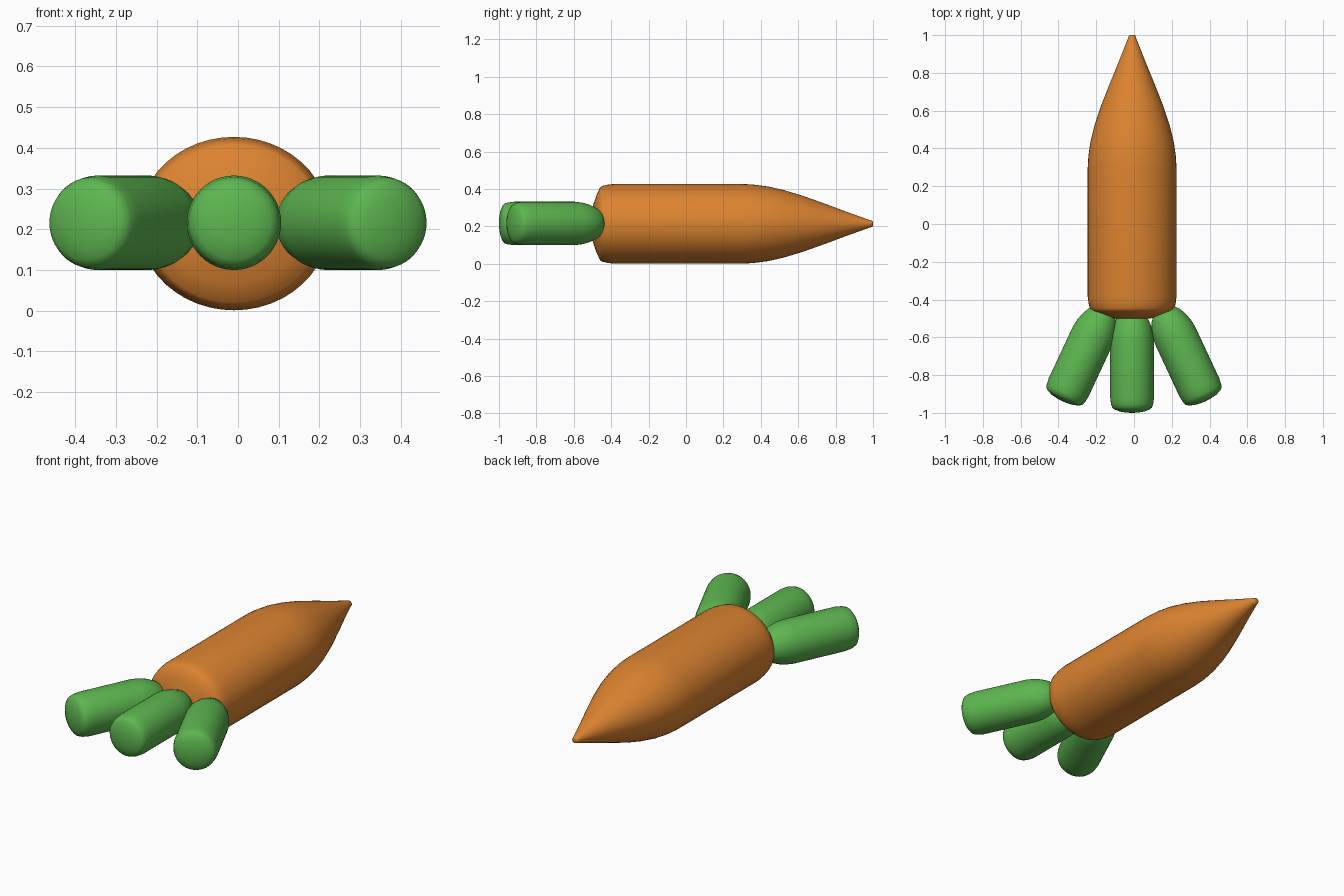
import bpy, bmesh, math

if "Cube" in bpy.data.objects:
    bpy.data.objects.remove(bpy.data.objects["Cube"])


def material(name, rgb):
    m = bpy.data.materials.new(name)
    m.diffuse_color = (*rgb, 1)
    m.use_nodes = True
    m.node_tree.nodes["Principled BSDF"].inputs["Base Color"].default_value = m.diffuse_color
    return m


ORANGE = material("orange", (0.72, 0.23, 0.03))
GREEN = material("green", (0.11, 0.47, 0.08))


def lathe(name, profile, rx, rz, mat, loc, turn=0, sides=48):
    """Spin (y, radius) points around the y axis, with an elliptical section."""
    bm = bmesh.new()
    rings = []
    for y, r in profile:
        rings.append([bm.verts.new((rx * r * math.cos(a), y, rz * r * math.sin(a)))
                      for a in (2 * math.pi * i / sides for i in range(sides))])
    for a, b in zip(rings, rings[1:]):
        for i in range(sides):
            j = (i + 1) % sides
            bm.faces.new((a[i], b[i], b[j], a[j]))
    bm.faces.new(rings[0])
    bm.faces.new(rings[-1][::-1])
    bmesh.ops.recalc_face_normals(bm, faces=bm.faces)
    for f in bm.faces:
        f.smooth = True
    me = bpy.data.meshes.new(name)
    bm.to_mesh(me)
    bm.free()
    me.materials.append(mat)
    ob = bpy.data.objects.new(name, me)
    bpy.context.collection.objects.link(ob)
    ob.location = loc
    ob.rotation_euler.z = turn
    return ob


# Body: blunt rounded tail, straight barrel, pointed nose
body = [(-0.505, 0.05), (-0.503, 0.3), (-0.498, 0.45), (-0.48, 0.7),
        (-0.46, 0.91), (-0.448, 0.95), (-0.42, 0.98), (-0.385, 1.0),
        (0.3, 1.0), (0.36, 0.985), (0.44, 0.935), (0.52, 0.85), (0.62, 0.71),
        (0.74, 0.51), (0.86, 0.30), (0.985, 0.09), (0.997, 0.075), (1.0, 0.04)]
lathe("body", body, 0.235, 0.213, ORANGE, (-0.01, 0, 0.214))

# Exhaust tubes: local y = 0 at the outer end, tapering into the tail
tube = [(0, 0.05), (0.002, 0.3), (0.007, 0.55), (0.017, 0.78), (0.027, 0.9),
        (0.045, 0.96), (0.08, 1.0), (0.38, 1.0), (0.42, 0.96), (0.46, 0.87),
        (0.5, 0.72), (0.53, 0.5), (0.54, 0.1)]
lathe("middle_tube", tube, 0.116, 0.116, GREEN, (-0.01, -1.0, 0.216))
for name, s in (("left_tube", -1), ("right_tube", 1)):
    lathe(name, tube, 0.116, 0.116, GREEN,
          (s * 0.38, -0.938, 0.216), s * math.radians(25))
